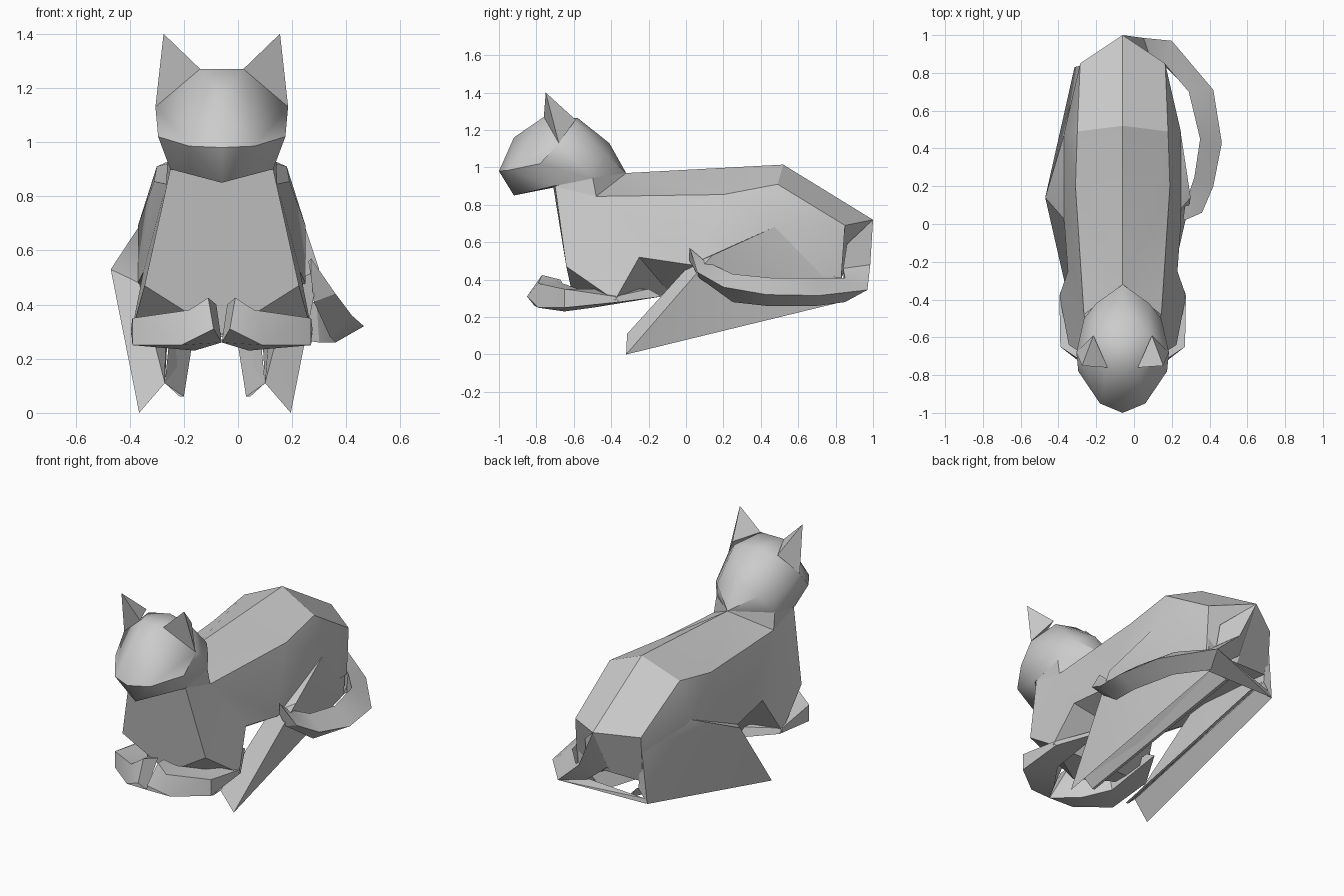
import bpy, bmesh, math

CX = -0.06       # symmetry plane of body, head and forelegs
HIND_CX = -0.085  # lower hind legs sit slightly to one side

grey = bpy.data.materials.new("plain grey")
grey.diffuse_color = (0.6, 0.6, 0.6, 1)


def finish(bm, name, angle=30):
    bmesh.ops.remove_doubles(bm, verts=bm.verts[:], dist=0.0005)
    bmesh.ops.recalc_face_normals(bm, faces=bm.faces[:])
    me = bpy.data.meshes.new(name)
    bm.to_mesh(me)
    bm.free()
    me.materials.append(grey)
    ob = bpy.data.objects.new(name, me)
    bpy.context.collection.objects.link(ob)
    bpy.ops.object.select_all(action='DESELECT')
    ob.select_set(True)
    bpy.context.view_layer.objects.active = ob
    bpy.ops.object.shade_smooth_by_angle(angle=math.radians(angle))
    return ob


def place(p, side, cx):
    return (cx + side * p[0], p[1], p[2])


def place_hind(p, side):
    return place(p, side, CX if p[2] > 0.6 else HIND_CX)


def hull(name, points, angle=30):
    bm = bmesh.new()
    vs = [bm.verts.new(p) for p in points]
    bmesh.ops.convex_hull(bm, input=vs)
    bmesh.ops.delete(bm, geom=[v for v in bm.verts if not v.link_faces], context='VERTS')
    return finish(bm, name, angle)


def loft(name, rings):
    bm = bmesh.new()
    rows = [[bm.verts.new(p) for p in r] for r in rings]
    n = len(rows[0])
    for a, b in zip(rows, rows[1:]):
        for i in range(n):
            j = (i + 1) % n
            bm.faces.new((a[i], a[j], b[j], b[i]))
    bm.faces.new(rows[0])
    bm.faces.new(rows[-1])
    return finish(bm, name)


def both(points):
    return [place(p, s, CX) for p in points for s in ((1, -1) if p[0] else (1,))]


# Body: half cage, mirrored
P = dict(
    s0=(0, -0.32, 0.97), s1=(0, 0.52, 1.015), s2=(0, 1.0, 0.72),
    u0=(0.205, -0.48, 0.845), u1=(0.25, 0.2, 0.855), u2=(0.24, 0.49, 0.91), u3=(0.225, 0.85, 0.69),
    cc=(0, -0.71, 0.9), c0=(0.19, -0.7, 0.9), dc=(0, -0.6, 0.29), c1=(0.285, -0.64, 0.47),
    e=(0.335, -0.38, 0.29), w1=(0.29, -0.25, 0.52), w2=(0.31, 0.02, 0.48), r=(0.225, 0.83, 0.41),
    m=(0.31, 0.48, 0.69), b0=(0, -0.38, 0.29), b1=(0, -0.08, 0.32), rb=(0, 0.83, 0.41))
F = ["s0 u0 u1", "s0 u1 u2 s1", "s1 u2 u3 s2", "u0 c0 c1", "u0 c1 e", "u0 e w1",
     "u0 w1 w2 u1", "u1 w2 m", "u1 m u2", "u2 m u3", "u3 m r", "m w2 r",
     "u3 r rb s2", "e b0 b1 w1", "w1 b1 w2",
     "w2 b1 rb r", "cc c0 c1 dc", "dc c1 e", "dc e b0", "cc c0 u0 s0"]
bm = bmesh.new()
for side in (1, -1):
    V = {k: bm.verts.new(place(p, side, CX)) for k, p in P.items()}
    for f in F:
        bm.faces.new([V[k] for k in f.split()])
finish(bm, "body")

# Head: faceted hull with muzzle, cheeks, crown and nape
hull("head", both([
    (0, -1.0, 0.98), (0.12, -0.95, 0.985), (0, -0.92, 0.85), (0.19, -0.71, 0.9),
    (0.235, -0.78, 1.02), (0.245, -0.68, 1.13), (0.08, -0.76, 1.27), (0, -0.92, 1.16),
    (0.14, -0.59, 1.24), (0, -0.58, 1.265), (0, -0.41, 1.13), (0.14, -0.42, 1.06),
    (0.205, -0.5, 1.03), (0, -0.32, 0.97), (0.2, -0.5, 0.94)]), 42)
hull("neck", both([(0.19, -0.7, 0.9), (0.205, -0.48, 0.845), (0.2, -0.5, 0.95), (0, -0.32, 0.97)]))

# Paired parts
ear = [(0.215, -0.75, 1.4), (0.08, -0.76, 1.27), (0.245, -0.68, 1.13), (0.155, -0.59, 1.255)]
foreleg = [
    [(0.335, -0.38, 0.31), (0.33, -0.36, 0.28), (0.2, -0.13, 0.31), (0.2, -0.2, 0.35)],
    [(0.33, -0.65, 0.35), (0.33, -0.65, 0.25), (0.2, -0.5, 0.25), (0.2, -0.52, 0.33)],
    [(0.12, -0.79, 0.38), (0.15, -0.79, 0.25), (0.1, -0.65, 0.23), (0.1, -0.66, 0.38)],
    [(0.05, -0.77, 0.425), (0.03, -0.85, 0.31), (0.0, -0.81, 0.26), (0.02, -0.67, 0.4)]]
thigh = [(0.28, -0.32, 0.0), (0.185, -0.315, 0.11), (0.385, 0.14, 0.53), (0.28, 0.02, 0.48),
         (0.23, 0.83, 0.28), (0.308, 0.48, 0.685), (0.2, 0.48, 0.65), (0.22, 0.84, 0.65),
         (0.17, 0.83, 0.36)]
# thin inner sheet of the hind foot, leaving a hollow underside
hind_foot = [[(0.185, -0.315, 0.11), (0.115, -0.31, 0.06), (0.13, -0.31, 0.06)],
             [(0.16, 0.83, 0.36), (0.08, 0.82, 0.28), (0.1, 0.82, 0.28)]]
for side, tag in ((1, "right"), (-1, "left")):
    hull(tag + "_ear", [place(p, side, CX) for p in ear])
    loft(tag + "_foreleg", [[place(p, side, CX) for p in ring] for ring in foreleg])
    hull(tag + "_thigh", [place_hind(p, side) for p in thigh])
    loft(tag + "_hind_foot", [[place_hind(p, side) for p in ring] for ring in hind_foot])

# Plate joining both hocks to the tail
hull("rump_base", [(-0.31, 0.83, 0.28), (-0.3, 0.83, 0.31), (0.145, 0.83, 0.28),
                   (0.2, 0.97, 0.345), (0.15, 0.86, 0.35)])

# Tail: three-sided loft curling forward along the +x side
loft("tail", [
    [(-0.06, 1.0, 0.72), (0.09, 0.86, 0.59), (-0.06, 0.85, 0.45)],
    [(0.05, 0.985, 0.48), (0.1, 0.84, 0.46), (0.05, 0.87, 0.36)],
    [(0.2, 0.97, 0.345), (0.16, 0.85, 0.41), (0.15, 0.85, 0.28)],
    [(0.42, 0.71, 0.315), (0.29, 0.7, 0.41), (0.3, 0.7, 0.26)],
    [(0.465, 0.43, 0.32), (0.35, 0.45, 0.41), (0.36, 0.43, 0.26)],
    [(0.42, 0.2, 0.36), (0.32, 0.25, 0.43), (0.34, 0.25, 0.28)],
    [(0.36, 0.06, 0.44), (0.27, 0.1, 0.5), (0.28, 0.07, 0.41)],
    [(0.27, 0.02, 0.57), (0.26, 0.03, 0.56), (0.27, 0.02, 0.5)]])
